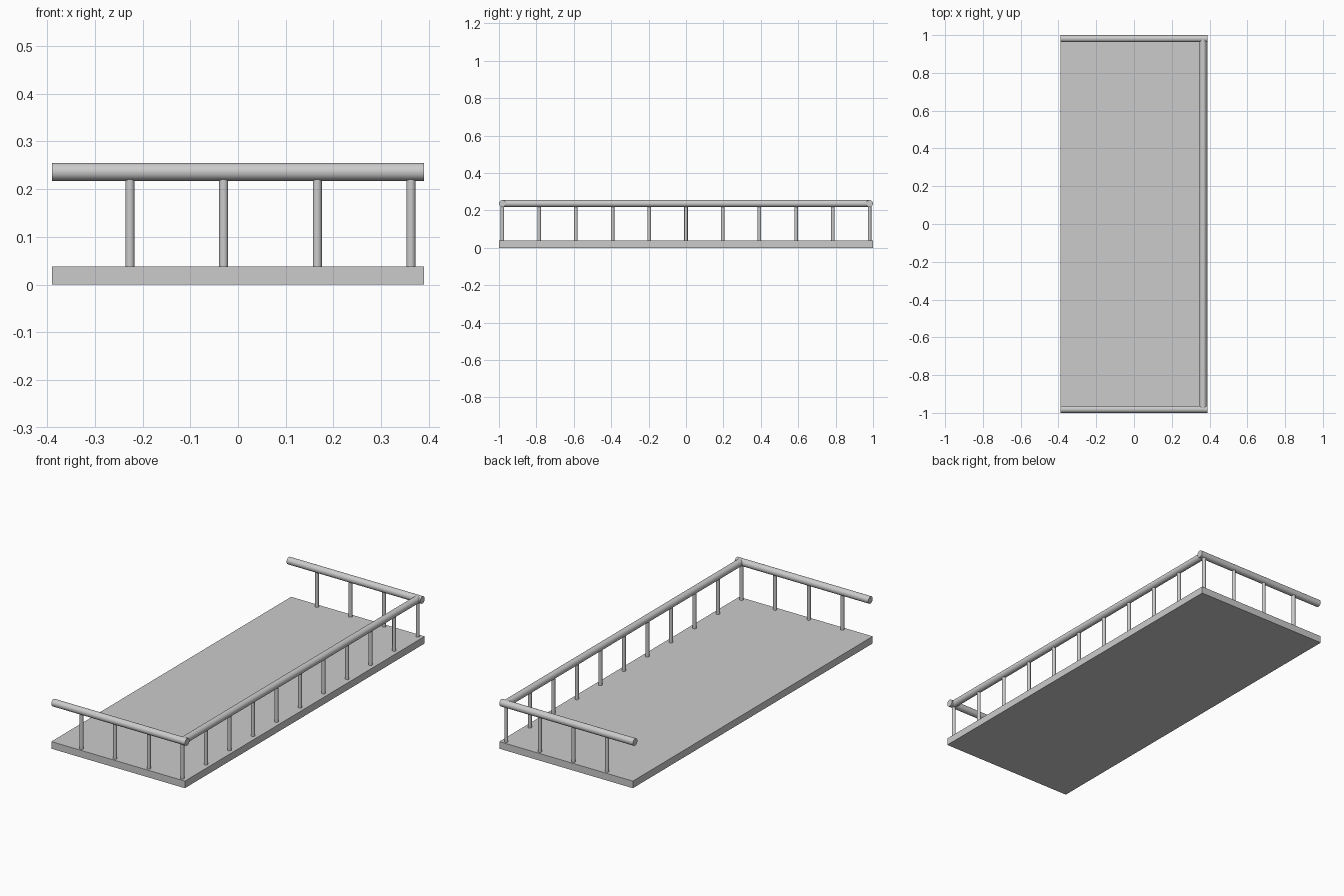
import bpy
from mathutils import Vector

if "Cube" in bpy.data.objects:
    bpy.data.objects.remove(bpy.data.objects["Cube"])

W, L, DECK_H = 0.39, 1.0, 0.0375      # half width, half length, deck thickness
RAIL_R, POST_R, RAIL_Z = 0.0187, 0.0095, 0.2363
SIDE_X, END_Y = 0.3625, L - RAIL_R
STEP = 0.1963


def rod(name, a, b, r, sides=32):
    a, b = Vector(a), Vector(b)
    d = b - a
    bpy.ops.mesh.primitive_cylinder_add(
        vertices=sides, radius=r, depth=d.length, location=(a + b) / 2,
        rotation=d.to_track_quat('Z', 'Y').to_euler())
    o = bpy.context.object
    o.name = name
    bpy.ops.object.shade_smooth_by_angle()
    return o


def post(name, x, y):
    rod(name, (x, y, DECK_H), (x, y, RAIL_Z), POST_R, 24)


# Flat deck
bpy.ops.mesh.primitive_cube_add(size=1, location=(0, 0, DECK_H / 2))
deck = bpy.context.object
deck.name = "deck"
deck.scale = (2 * W, 2 * L, DECK_H)
bpy.ops.object.transform_apply(location=False, rotation=False, scale=True)

# Front and back handrails with their posts (corner posts included)
for label, s in (("front", -1), ("back", 1)):
    y = s * END_Y
    rod(label + "_handrail", (-W, y, RAIL_Z), (W, y, RAIL_Z), RAIL_R)
    for i in range(4):
        post(f"{label}_post_{i + 1}", SIDE_X - i * STEP, y)

# Long side handrail and its posts between the corners
rod("side_handrail", (SIDE_X + 0.003, -END_Y, RAIL_Z), (SIDE_X + 0.003, END_Y, RAIL_Z), RAIL_R)
for i in range(1, 10):
    post(f"side_post_{i}", SIDE_X, -END_Y + i * END_Y / 5)
